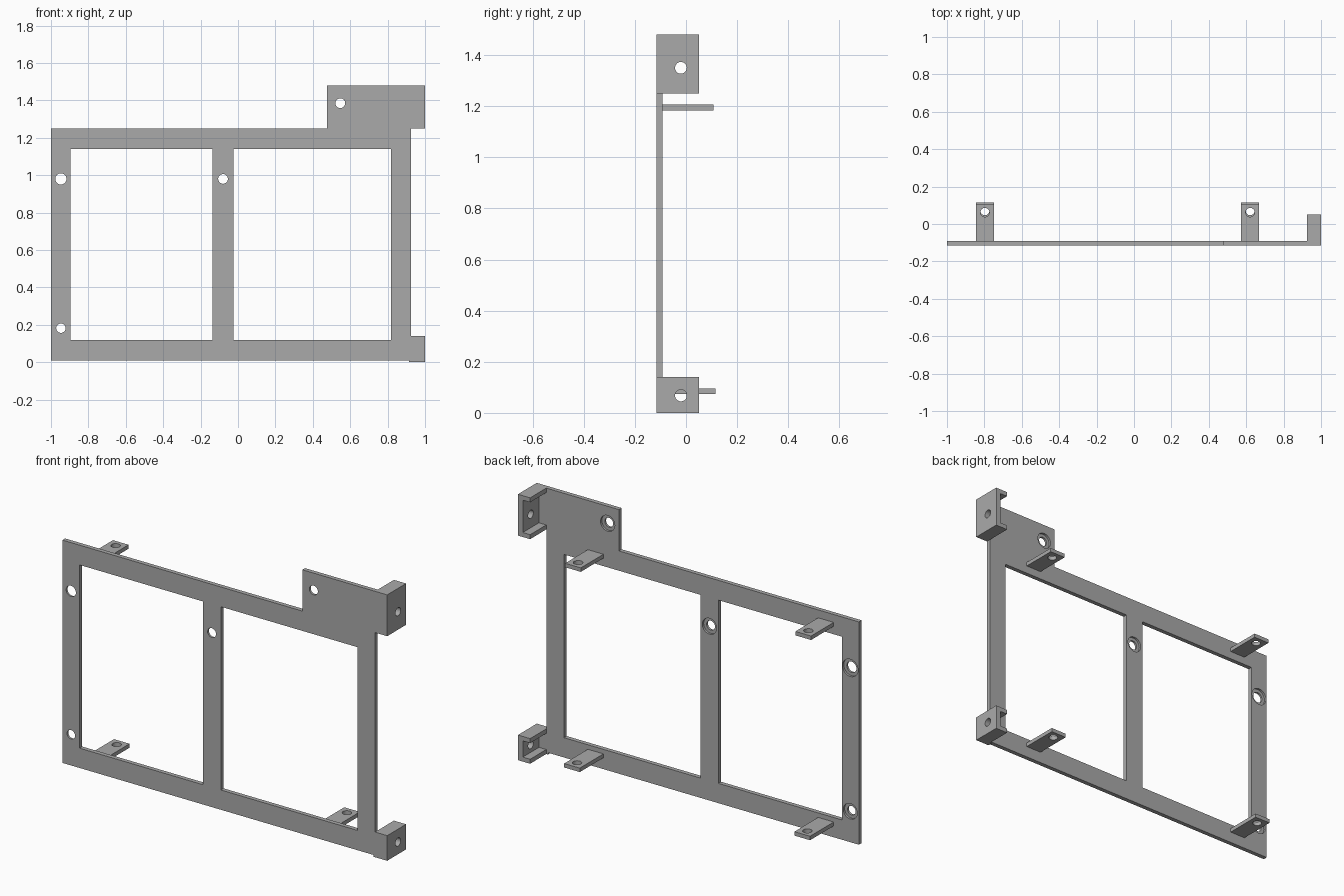
import bpy, bmesh, math
from mathutils import Vector, Matrix

cube = bpy.data.objects.get("Cube")
if cube:
    bpy.data.objects.remove(cube, do_unlink=True)

FRONT, BACK = -0.116, -0.092      # faces of the main plate
BRACKET_END = 0.05

grey = bpy.data.materials.new("plain grey")
grey.use_nodes = True
grey.diffuse_color = (0.4, 0.4, 0.4, 1)
grey.node_tree.nodes["Principled BSDF"].inputs["Base Color"].default_value = (0.4, 0.4, 0.4, 1)


def link(name, bm):
    bmesh.ops.recalc_face_normals(bm, faces=bm.faces)
    mesh = bpy.data.meshes.new(name)
    bm.to_mesh(mesh)
    bm.free()
    mesh.materials.append(grey)
    obj = bpy.data.objects.new(name, mesh)
    bpy.context.collection.objects.link(obj)
    return obj


def prism(name, outline, y0, y1):
    """Extrude an x-z outline along y."""
    bm = bmesh.new()
    face = bm.faces.new([bm.verts.new((x, y0, z)) for x, z in outline])
    ext = bmesh.ops.extrude_face_region(bm, geom=[face])["geom"]
    verts = [v for v in ext if isinstance(v, bmesh.types.BMVert)]
    bmesh.ops.translate(bm, verts=verts, vec=(0, y1 - y0, 0))
    return link(name, bm)


def rect(x0, x1, z0, z1):
    return [(x0, z0), (x1, z0), (x1, z1), (x0, z1)]


def drill(centre, axis, radius, depth):
    """Cylinder cutter centred on a point."""
    bm = bmesh.new()
    turn = Vector((0, 0, 1)).rotation_difference(Vector(axis)).to_matrix().to_4x4()
    bmesh.ops.create_cone(bm, cap_ends=True, segments=32, radius1=radius,
                          radius2=radius, depth=depth,
                          matrix=Matrix.Translation(centre) @ turn)
    return link("cutter", bm)


def cut(obj, cutters):
    for cutter in cutters:
        cutter.hide_render = True
        mod = obj.modifiers.new("cut", 'BOOLEAN')
        mod.operation, mod.solver, mod.object = 'DIFFERENCE', 'EXACT', cutter
        bpy.context.view_layer.objects.active = obj
        bpy.ops.object.modifier_apply(modifier=mod.name)
        bpy.data.objects.remove(cutter, do_unlink=True)
    bpy.ops.object.select_all(action='DESELECT')
    obj.select_set(True)
    bpy.context.view_layer.objects.active = obj
    bpy.ops.object.shade_smooth_by_angle(angle=math.radians(30))


# Main plate: stepped outline, two windows, four counterbored holes
plate = prism("front_plate", [
    (-1, 0.01), (0.915, 0.01), (0.915, 0), (1, 0), (1, 0.14), (0.925, 0.14),
    (0.925, 1.25), (1, 1.25), (1, 1.48), (0.477, 1.48), (0.477, 1.25), (-1, 1.25)],
    FRONT, BACK)
cutters = [prism("cutter", rect(x0, x1, 0.12, 1.14), -0.2, 0)
           for x0, x1 in ((-0.895, -0.135), (-0.025, 0.817))]
for x, z, r in ((-0.947, 0.98, 0.03), (-0.947, 0.182, 0.025),
                (-0.08, 0.98, 0.026), (0.547, 1.385, 0.026)):
    cutters.append(drill((x, BACK, z), (0, 1, 0), r, 0.2))
    cutters.append(drill((x, BACK, z), (0, 1, 0), r + 0.018, 0.024))
cut(plate, cutters)

# Channel brackets on the left edge, open to the inside and the back
for name, z0, z1, hole_z in (("lower_bracket", 0, 0.14, 0.068),
                             ("upper_bracket", 1.25, 1.48, 1.35)):
    x0, x1, wall, t = 0.925, 1, 0.97, 0.025
    bracket = prism(name, [(x0, z0), (x1, z0), (x1, z1), (x0, z1), (x0, z1 - t),
                           (wall, z1 - t), (wall, z0 + t), (x0, z0 + t)],
                    BACK, BRACKET_END)
    cut(bracket, [drill((x1, -0.02, hole_z), (1, 0, 0), 0.023, 0.2)])

# Drilled mounting tabs sticking out of the back
for side, x in (("right", -0.797), ("left", 0.621)):
    for level, z, end in (("lower", 0.084, 0.116), ("upper", 1.195, 0.107)):
        tab = prism(f"{level}_{side}_tab",
                    rect(x - 0.048, x + 0.048, z - 0.011, z + 0.011), BACK, end)
        cut(tab, [drill((x, end - 0.045, z), (0, 0, 1), 0.024, 0.2)])
